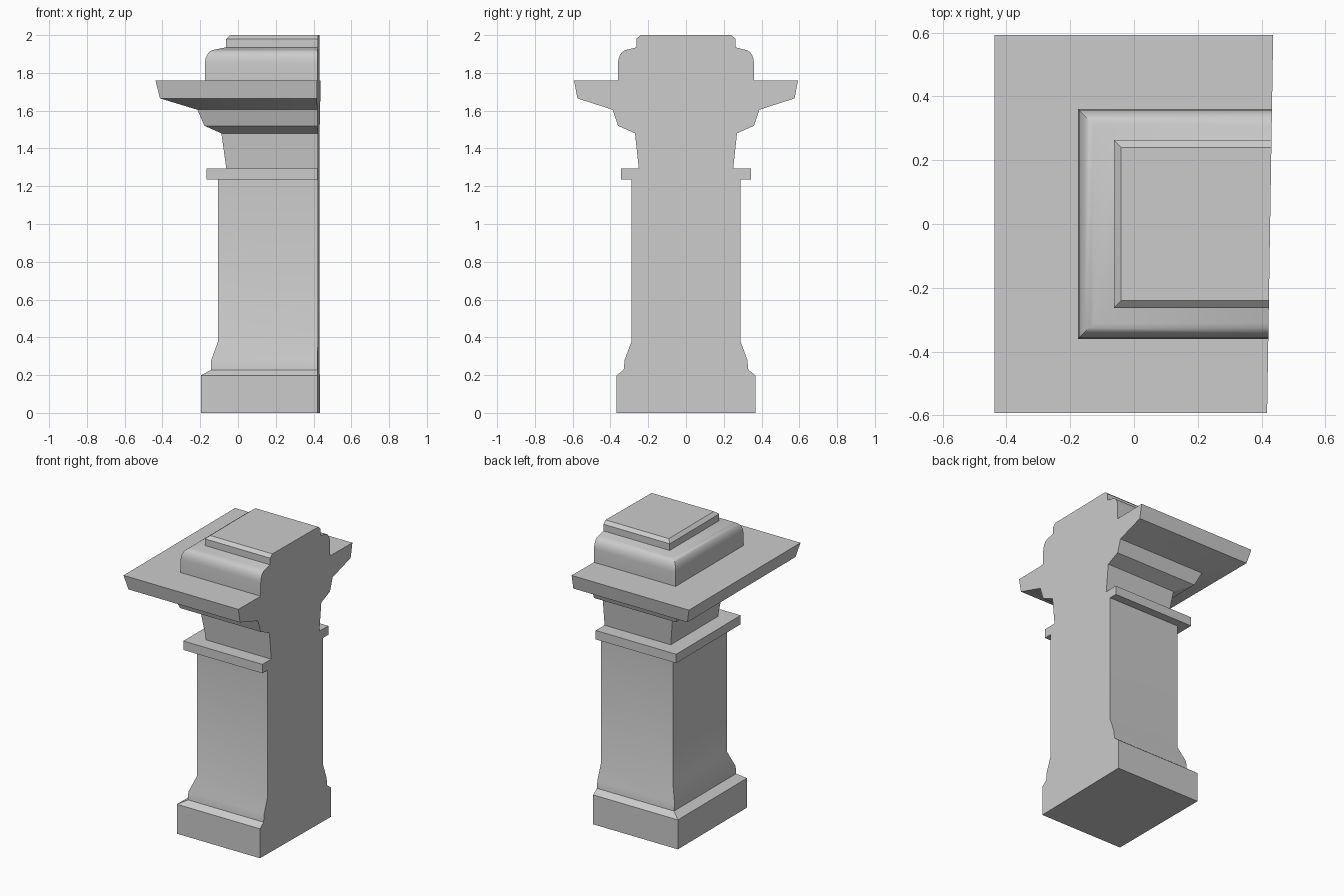
import bpy, bmesh, math

cube = bpy.data.objects.get("Cube")
if cube:
    bpy.data.objects.remove(cube, do_unlink=True)

# Moulding sections as (height, half depth, left edge)
plinth = [(0, .368, -.197), (.198, .368, -.197), (.228, .33, -.142), (.28, .325, -.142)]
shaft = [(.38, .288, -.105), (1.235, .288, -.105)]
band = [(1.235, .343, -.167), (1.295, .343, -.167)]
neck = [(1.295, .25, -.062), (1.48, .27, -.088)]
cornice = [(1.52, .36, -.178), (1.605, .388, -.215), (1.665, .575, -.413),
           (1.76, .593, -.437)]
dome = [(1.76, .36, -.175)]
for i in range(6):
    a = math.radians(90 * i / 5)
    inset = .05 * (1 - math.cos(a))
    dome.append((1.85 + .073 * math.sin(a), .36 - inset, -.175 + inset))
top_step = [(1.935, .263, -.063), (1.98, .263, -.063), (2, .24, -.04)]
profile = plinth + shaft + band + neck + cornice + dome + top_step


def cut_x(y):
    """The flat side is cut very slightly askew."""
    return .427 + .016 * y


# Sweep the profile around three sides
bm = bmesh.new()
rings = []
for z, h, left in profile:
    corners = [(cut_x(-h), -h), (left, -h), (left, h), (cut_x(h), h)]
    rings.append([bm.verts.new((x, y, z)) for x, y in corners])
for low, high in zip(rings, rings[1:]):
    for k in range(3):
        bm.faces.new((low[k], high[k], high[k + 1], low[k + 1]))

# Bottom, top and the flat cut side
bm.faces.new(rings[0])
bm.faces.new(rings[-1])
bm.faces.new([r[0] for r in rings] + [r[3] for r in reversed(rings)])
bmesh.ops.recalc_face_normals(bm, faces=bm.faces)

mesh = bpy.data.meshes.new("pedestal")
bm.to_mesh(mesh)
bm.free()
pedestal = bpy.data.objects.new("pedestal", mesh)
bpy.context.collection.objects.link(pedestal)

# Plain grey stone
stone = bpy.data.materials.new("grey stone")
stone.use_nodes = True
grey = (.6, .6, .6, 1)
stone.diffuse_color = grey
stone.node_tree.nodes["Principled BSDF"].inputs["Base Color"].default_value = grey
mesh.materials.append(stone)

bpy.ops.object.select_all(action="DESELECT")
pedestal.select_set(True)
bpy.context.view_layer.objects.active = pedestal
bpy.ops.object.shade_smooth_by_angle(angle=math.radians(30))
